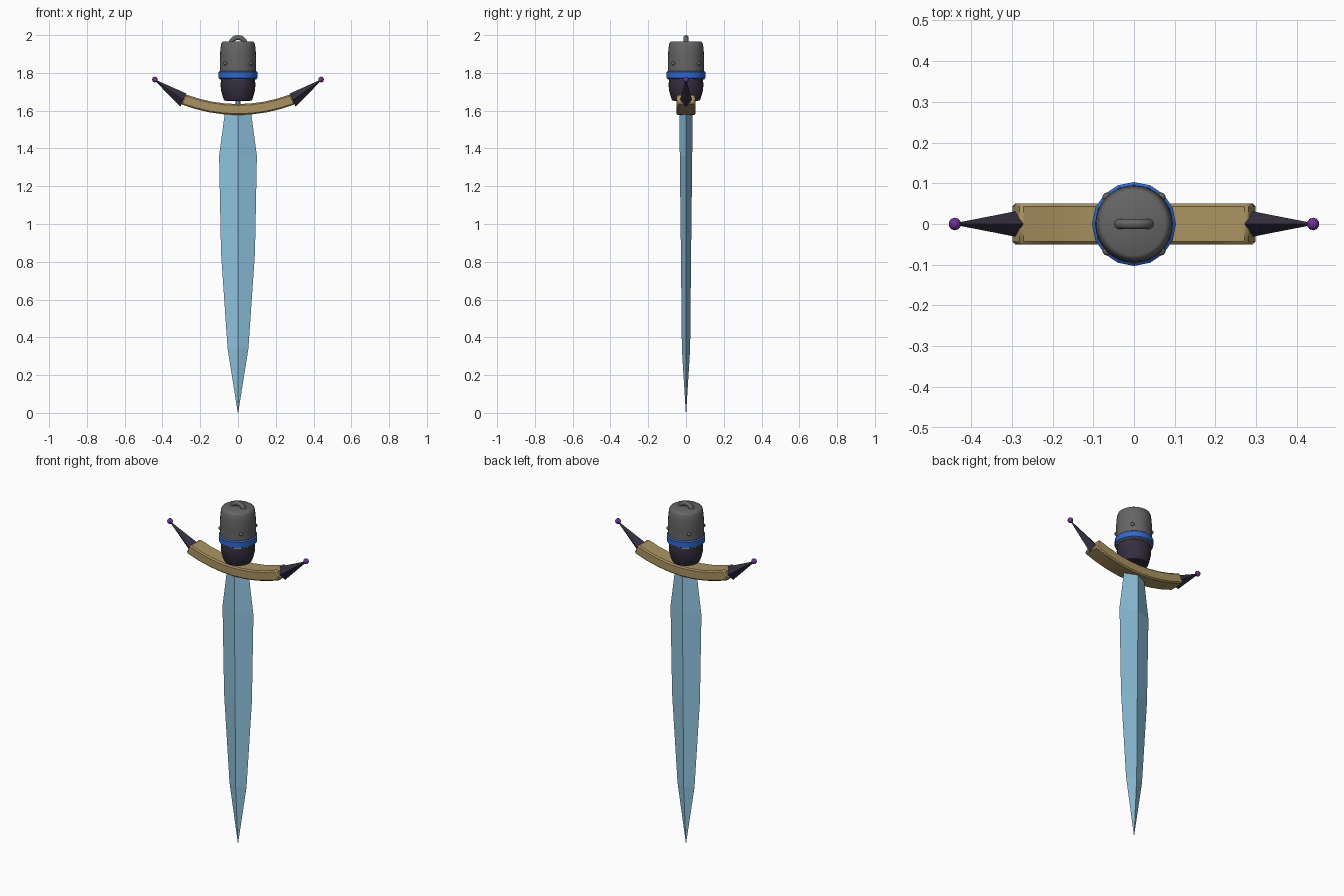
import bpy, bmesh, math
from mathutils import Vector

if "Cube" in bpy.data.objects:
    bpy.data.objects.remove(bpy.data.objects["Cube"])


def mat(name, *rgb):
    m = bpy.data.materials.new(name)
    m.diffuse_color = (*rgb, 1)
    m.use_nodes = True
    m.node_tree.nodes["Principled BSDF"].inputs["Base Color"].default_value = m.diffuse_color
    return m


ICE = mat("ice", 0.27, 0.54, 0.72)
GOLD = mat("gold", 0.40, 0.29, 0.12)
DARK = mat("dark", 0.035, 0.028, 0.05)
BLUE = mat("blue", 0.03, 0.14, 0.6)
PURPLE = mat("purple", 0.16, 0.03, 0.30)
STEEL = mat("steel", 0.13, 0.13, 0.13)


def loft(name, rings, material, smooth=None):
    """Skin a list of equal-sized point rings and close both ends."""
    bm = bmesh.new()
    vs = [[bm.verts.new(p) for p in r] for r in rings]
    n = len(vs[0])
    for a, b in zip(vs, vs[1:]):
        for i in range(n):
            j = (i + 1) % n
            bm.faces.new((a[i], a[j], b[j], b[i]))
    bm.faces.new(vs[0])
    bm.faces.new(vs[-1])
    bmesh.ops.remove_doubles(bm, verts=bm.verts, dist=1e-5)
    bmesh.ops.recalc_face_normals(bm, faces=bm.faces)
    me = bpy.data.meshes.new(name)
    bm.to_mesh(me)
    bm.free()
    ob = bpy.data.objects.new(name, me)
    bpy.context.collection.objects.link(ob)
    return finish(ob, name, material, smooth)


def finish(ob, name, material, smooth=None):
    ob.name = name
    ob.data.materials.append(material)
    if smooth:
        bpy.ops.object.select_all(action='DESELECT')
        ob.select_set(True)
        bpy.context.view_layer.objects.active = ob
        bpy.ops.object.shade_smooth_by_angle(angle=math.radians(smooth))
    return ob


def lathe(name, profile, sides, material, smooth=None):
    def ring(r, z):
        return [(r * math.cos(2 * math.pi * i / sides),
                 r * math.sin(2 * math.pi * i / sides), z) for i in range(sides)]
    return loft(name, [ring(r, z) for r, z in profile], material, smooth)


def ball(name, loc, r, material, scale=(1, 1, 1)):
    bpy.ops.mesh.primitive_uv_sphere_add(segments=10, ring_count=6, radius=r, location=loc)
    ob = bpy.context.object
    ob.scale = scale
    return finish(ob, name, material, 40)


# Blade: diamond cross-section, flat faces
blade = [(0.001, 0.001, 0), (0.055, 0.022, 0.34), (0.09, 0.027, 0.85),
         (0.10, 0.033, 1.36), (0.068, 0.034, 1.60)]
loft("blade", [[(w, 0, z), (0, t, z), (-w, 0, z), (0, -t, z)] for w, t, z in blade], ICE)

# Guard: rectangular bar swept along an upward arc
rings = []
for i in range(9):
    x = -0.29 + 0.58 * i / 8
    z = 1.606 + 0.054 * (abs(x) / 0.29) ** 2
    slope = 2 * 0.054 * x / 0.29 ** 2 * 1.2
    up = Vector((-slope, 0, 1)).normalized() * 0.029
    c = Vector((x, 0, z))
    rings.append([c + s * up + Vector((0, y, 0))
                  for s, y in ((-1, -0.05), (-1, 0.05), (1, 0.05), (1, -0.05))])
guard = loft("guard", rings, GOLD)
bev = guard.modifiers.new("bevel", 'BEVEL')
bev.width = 0.007
bev.segments = 1
finish(guard, "guard", GOLD, 25)

# Guard spikes with beads on the tips
for side, s in (("left", -1), ("right", 1)):
    tip = Vector((s * 0.44, 0, 1.765))
    base = [Vector((s * 0.272, 0, 1.69)), Vector((s * 0.292, 0.031, 1.657)),
            Vector((s * 0.305, 0, 1.62)), Vector((s * 0.292, -0.031, 1.657))]
    loft("spike_" + side, [base, [tip + (p - base[0]) * 0.06 for p in base]], DARK)
    ball("spike_bead_" + side, tip, 0.0155, PURPLE)

# Grip: short tang, dark cup, trim, blue band and steel cap
lathe("tang", [(0.012, 1.59), (0.012, 1.67)], 8, ICE)
lathe("cup", [(0.06, 1.652), (0.073, 1.654), (0.083, 1.68), (0.091, 1.715),
              (0.092, 1.745), (0.086, 1.785)], 16, DARK, 30)
lathe("trim", [(0.097, 1.764), (0.097, 1.775)], 16, GOLD)
lathe("band", [(0.096, 1.768), (0.103, 1.773), (0.103, 1.805), (0.096, 1.811)], 16, BLUE, 30)
lathe("cap", [(0.095, 1.79), (0.095, 1.89), (0.0935, 1.925), (0.089, 1.953),
              (0.085, 1.962), (0.077, 1.967)], 32, STEEL, 35)

# Rivets around the cap
for i in range(4):
    a = math.pi / 4 + i * math.pi / 2
    ball(f"rivet_{i + 1}", (0.094 * math.cos(a), 0.094 * math.sin(a), 1.85), 0.011, STEEL)

# Hanging loop on top
bpy.ops.mesh.primitive_torus_add(major_radius=0.04, minor_radius=0.013, major_segments=24,
                                 minor_segments=10, location=(0, 0, 1.947),
                                 rotation=(math.pi / 2, 0, 0))
finish(bpy.context.object, "loop", STEEL, 60)
